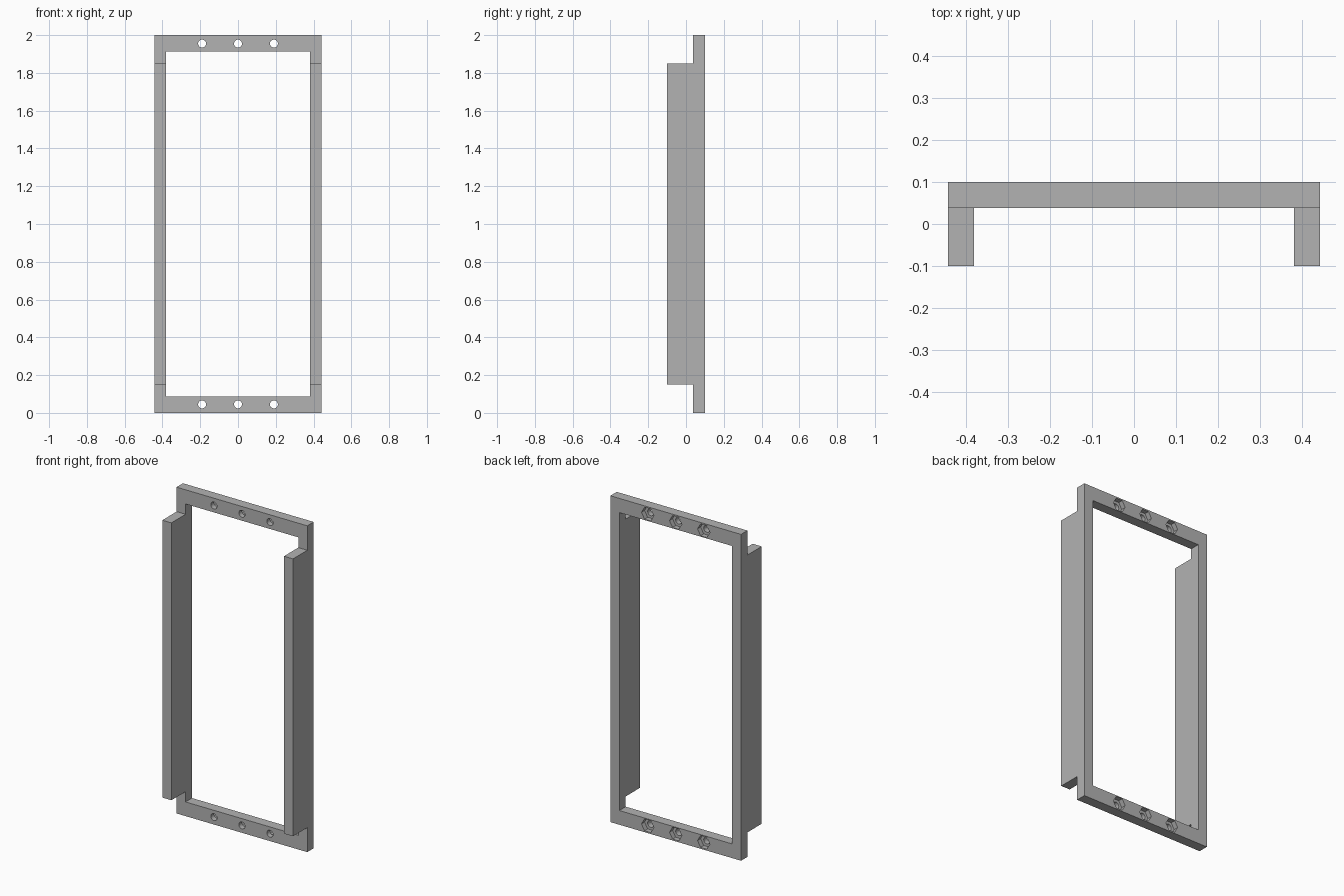
import bpy
import math

default = bpy.data.objects.get("Cube")
if default:
    bpy.data.objects.remove(default, do_unlink=True)

HALF_W, HALF_D, HEIGHT = 0.443, 0.1, 2.0
POST_W, RAIL_H, PLATE_FRONT = 0.061, 0.087, 0.038
STEP = 0.15            # how far the side flanges stop short of the ends
HOLE_Z, HOLE_GAP = 0.045, 0.19

grey = bpy.data.materials.new("grey plastic")
grey.use_nodes = True
grey.diffuse_color = (0.45, 0.45, 0.45, 1)
grey.node_tree.nodes["Principled BSDF"].inputs["Base Color"].default_value = (0.45, 0.45, 0.45, 1)


def box(name, low, high):
    centre = [(a + b) / 2 for a, b in zip(low, high)]
    bpy.ops.mesh.primitive_cube_add(size=1, location=centre)
    ob = bpy.context.object
    ob.name = name
    ob.scale = [b - a for a, b in zip(low, high)]
    bpy.ops.object.transform_apply(location=True, rotation=True, scale=True)
    ob.data.materials.append(grey)
    return ob


def prism(name, sides, radius, x, z, y0, y1):
    """Prism along y, with corners pointing left and right."""
    bpy.ops.mesh.primitive_cylinder_add(
        vertices=sides, radius=radius, depth=y1 - y0,
        location=(x, (y0 + y1) / 2, z), rotation=(math.pi / 2, 0, math.pi))
    ob = bpy.context.object
    ob.name = name
    bpy.ops.object.transform_apply(location=True, rotation=True, scale=True)
    if sides == 6:
        # turn the hexagon so that its flats lie level
        ob.location = (x, 0, z)
        for v in ob.data.vertices:
            dx, dz = v.co.x - x, v.co.z - z
            v.co.x, v.co.z = dz, dx
        ob.data.flip_normals()
    ob.data.materials.append(grey)
    return ob


def cut(body, cutter):
    cutter.hide_render = True
    mod = body.modifiers.new("cut", "BOOLEAN")
    mod.operation = "DIFFERENCE"
    mod.solver = "EXACT"
    mod.object = cutter
    bpy.context.view_layer.objects.active = body
    bpy.ops.object.modifier_apply(modifier=mod.name)
    bpy.data.objects.remove(cutter, do_unlink=True)


# Solid block, opened in the middle and stepped back at both ends
frame = box("mounting_frame", (-HALF_W, -HALF_D, 0), (HALF_W, HALF_D, HEIGHT))
inner = HALF_W - POST_W
cut(frame, box("opening_cutter", (-inner, -1, RAIL_H), (inner, 1, HEIGHT - RAIL_H)))
cut(frame, box("bottom_step_cutter", (-1, -1, -1), (1, PLATE_FRONT, STEP)))
cut(frame, box("top_step_cutter", (-1, -1, HEIGHT - STEP), (1, PLATE_FRONT, HEIGHT + 1)))

# Screw holes with hexagonal nut pockets on the back
for z in (HOLE_Z, HEIGHT - HOLE_Z):
    for i in (-1, 0, 1):
        cut(frame, prism("hole_cutter", 32, 0.021, i * HOLE_GAP, z, -0.5, 0.5))
        cut(frame, prism("nut_cutter", 6, 0.042, i * HOLE_GAP, z, 0.07, 0.2))

bpy.ops.object.select_all(action="DESELECT")
frame.select_set(True)
bpy.context.view_layer.objects.active = frame
bpy.ops.object.shade_smooth_by_angle(angle=math.radians(30))
